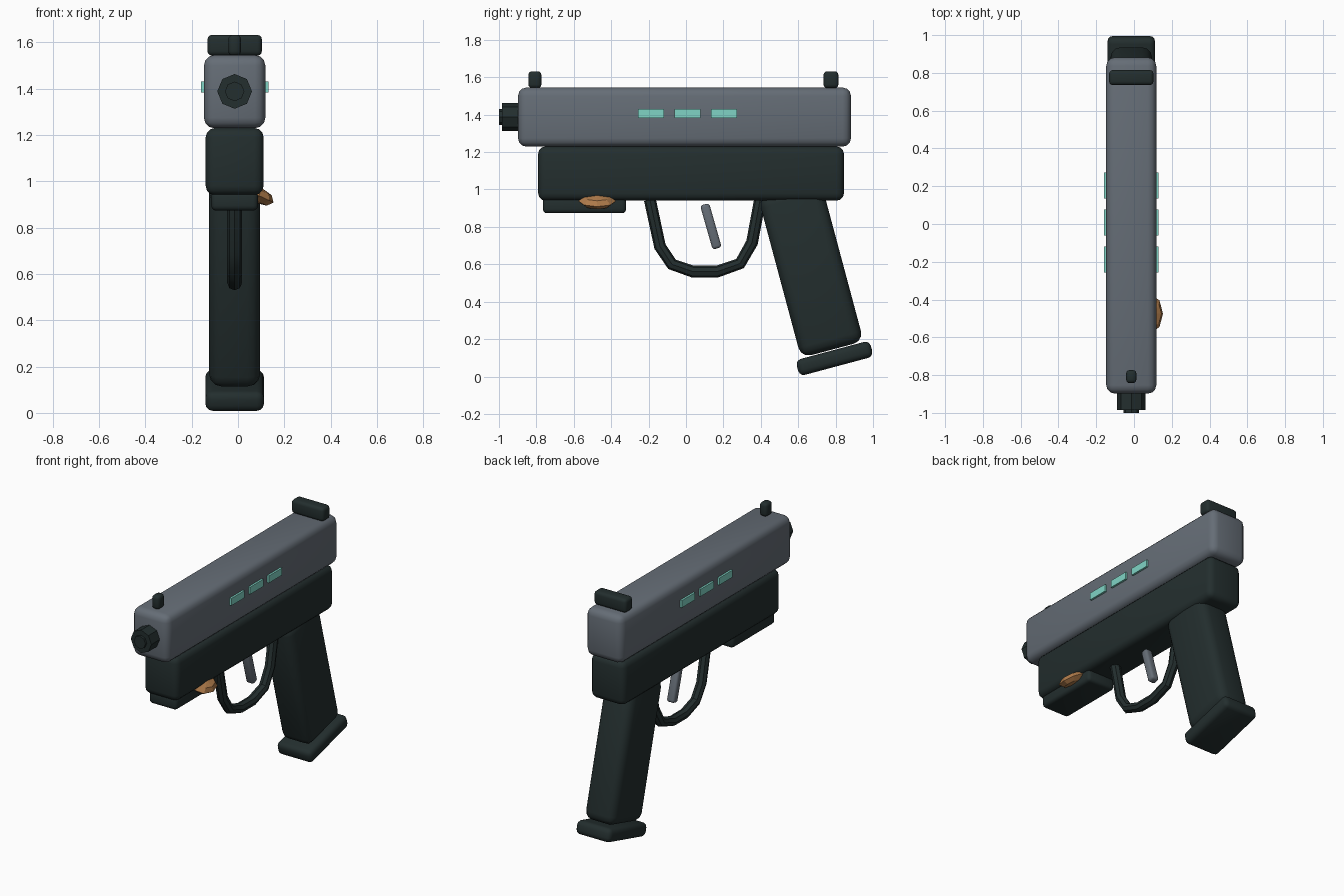
import bpy, math
from mathutils import Vector

if "Cube" in bpy.data.objects:
    bpy.data.objects.remove(bpy.data.objects["Cube"])

CX = -0.0145  # mid-plane of the body


def material(name, rgb):
    m = bpy.data.materials.new(name)
    lin = [(c / 255 / 12.92) if c < 11 else ((c / 255 + 0.055) / 1.055) ** 2.4 for c in rgb]
    m.diffuse_color = (*lin, 1)
    m.use_nodes = True
    m.node_tree.nodes["Principled BSDF"].inputs["Base Color"].default_value = m.diffuse_color
    return m


GREY = material("slide_grey", (101, 109, 118))
DARK = material("dark_green_black", (35, 46, 46))
TEAL = material("teal_light", (128, 212, 197))
COPPER = material("copper", (176, 124, 75))


def finish(ob, name, mat, smooth=True):
    ob.name = name
    ob.data.materials.append(mat)
    if smooth:
        bpy.ops.object.shade_smooth_by_angle(angle=math.radians(35))
    return ob


def block(name, mat, loc, size, bevel, tilt=0, segments=3):
    """Rounded box, tilted about x."""
    bpy.ops.mesh.primitive_cube_add(size=1, location=loc)
    ob = bpy.context.object
    ob.scale = size
    bpy.ops.object.transform_apply(location=False, rotation=False, scale=True)
    if bevel:
        mod = ob.modifiers.new("round", 'BEVEL')
        mod.width = bevel
        mod.segments = segments
        bpy.ops.object.modifier_apply(modifier=mod.name)
    ob.rotation_euler.x = math.radians(tilt)
    return finish(ob, name, mat)


def octagon(name, r, y0, y1, z):
    """Eight-sided cylinder along y with a corner at the top."""
    bpy.ops.mesh.primitive_cylinder_add(vertices=8, radius=r, depth=y1 - y0,
                                        location=(CX, (y0 + y1) / 2, z),
                                        rotation=(math.radians(90), 0, 0))
    return finish(bpy.context.object, name, DARK)


# Upper slide, frame and accessory rail
block("slide", GREY, (CX, -0.008, 1.387), (0.265, 1.78, 0.316), 0.045)
block("frame", DARK, (CX, 0.027, 1.085), (0.25, 1.635, 0.29), 0.04)
block("front_rail", DARK, (CX, -0.543, 0.915), (0.202, 0.445, 0.084), 0.022)

# Barrel tip
octagon("barrel", 0.075, -0.985, -0.8, 1.388)
octagon("muzzle", 0.042, -1.0, -0.95, 1.388)

# Sights
block("front_sight", DARK, (CX, -0.808, 1.587), (0.055, 0.07, 0.09), 0.02)
block("rear_sight", DARK, (CX, 0.775, 1.587), (0.235, 0.08, 0.09), 0.02)

# Grip and its base plate
block("grip", DARK, (CX, 0.668, 0.572), (0.22, 0.346, 0.885), 0.055, 15)
block("grip_base", DARK, (CX, 0.794, 0.097), (0.252, 0.41, 0.088), 0.03, 15)

# Trigger
block("trigger", GREY, (CX, 0.133, 0.803), (0.055, 0.05, 0.245), 0.015, 16)

# Trigger guard: tube swept along a faceted path
path = [(-0.193, 0.945), (-0.139, 0.695), (-0.075, 0.6), (0.037, 0.561),
        (0.166, 0.561), (0.289, 0.604), (0.353, 0.716), (0.396, 0.945)]
curve = bpy.data.curves.new("trigger_guard", 'CURVE')
curve.dimensions = '3D'
curve.bevel_depth = 0.032
curve.bevel_resolution = 2
curve.use_fill_caps = True
spline = curve.splines.new('POLY')
spline.points.add(len(path) - 1)
for p, (y, z) in zip(spline.points, path):
    p.co = (CX, y, z, 1)
guard = bpy.data.objects.new("trigger_guard", curve)
bpy.context.collection.objects.link(guard)
bpy.ops.object.select_all(action='DESELECT')
guard.select_set(True)
bpy.context.view_layer.objects.active = guard
bpy.ops.object.convert(target='MESH')
finish(bpy.context.object, "trigger_guard", DARK)

# Indicator lights on both sides of the slide
for side, label in ((1, "right"), (-1, "left")):
    for i in range(3):
        block(f"light_{label}_{i + 1}", TEAL,
              (CX + side * 0.136, -0.187 + i * 0.195, 1.407), (0.019, 0.138, 0.047), 0)

# Faceted copper switch on the right side
bpy.ops.mesh.primitive_uv_sphere_add(segments=8, ring_count=4, radius=1,
                                     location=(0.09, -0.475, 0.938))
switch = bpy.context.object
switch.scale = (0.07, 0.1, 0.035)
switch.rotation_euler.y = math.radians(25)
finish(switch, "side_switch", COPPER, smooth=False)
